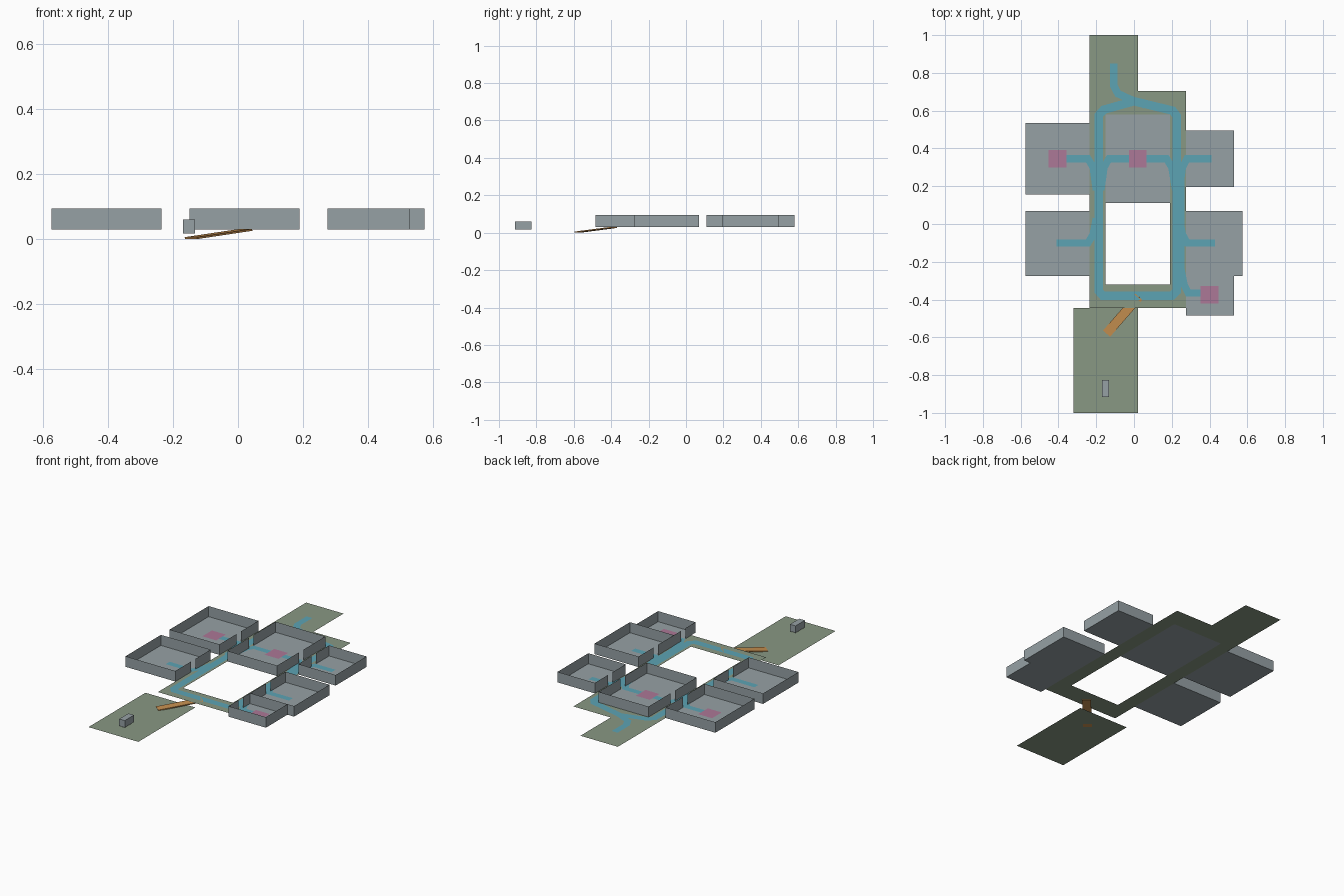
import bpy, bmesh, math
from mathutils import Vector

if "Cube" in bpy.data.objects:
    bpy.data.objects.remove(bpy.data.objects["Cube"])


def material(name, r, g, b):
    def lin(c):
        c /= 255
        return c / 12.92 if c <= 0.04045 else ((c + 0.055) / 1.055) ** 2.4
    m = bpy.data.materials.new(name)
    m.diffuse_color = (lin(r), lin(g), lin(b), 1)
    m.use_nodes = True
    m.node_tree.nodes["Principled BSDF"].inputs["Base Color"].default_value = m.diffuse_color
    return m


GREY = material("room grey", 150, 161, 165)
GREEN = material("ground green", 137, 152, 131)
BLUE = material("route blue", 92, 164, 180)
PINK = material("marker pink", 172, 120, 151)
ORANGE = material("ramp orange", 198, 143, 80)
DECK, GROUND, TOP = 0.03, 0.003, 0.095


def finish(name, bm, mat):
    me = bpy.data.meshes.new(name)
    bm.to_mesh(me)
    bm.free()
    me.materials.append(mat)
    ob = bpy.data.objects.new(name, me)
    bpy.context.collection.objects.link(ob)
    return ob


def quad(bm, *pts):
    bm.faces.new([bm.verts.new(p) for p in pts])


def rect(bm, x0, x1, y0, y1, z):
    quad(bm, (x0, y0, z), (x1, y0, z), (x1, y1, z), (x0, y1, z))


def sheet(name, rects, z, mat):
    bm = bmesh.new()
    for r in rects:
        rect(bm, *r, z)
    bmesh.ops.remove_doubles(bm, verts=bm.verts, dist=1e-4)
    return finish(name, bm, mat)


def box(name, x0, x1, y0, y1, z0, z1, mat):
    bm = bmesh.new()
    bmesh.ops.create_cube(bm, size=1)
    for v in bm.verts:
        v.co = ((x0 + x1) / 2 + v.co.x * (x1 - x0),
                (y0 + y1) / 2 + v.co.y * (y1 - y0),
                (z0 + z1) / 2 + v.co.z * (z1 - z0))
    return finish(name, bm, mat)


def room(name, x0, x1, y0, y1, left_door=None, right_door=None, w=0.022):
    """Open-topped room of thin walls; doors are gaps in the side walls."""
    bm = bmesh.new()
    rect(bm, x0, x1, y0, y1, DECK)
    for y, d in ((y0, 1), (y1, -1)):
        a, b = (x0, x1)[::d]
        quad(bm, (a, y, DECK), (b, y, DECK), (b, y, TOP), (a, y, TOP))
    for x, door, d in ((x0, left_door, -1), (x1, right_door, 1)):
        spans = [(y0, y1)] if door is None else [(y0, door - w), (door + w, y1)]
        for s in spans:
            a, b = s[::d]
            quad(bm, (x, a, DECK), (x, b, DECK), (x, b, TOP), (x, a, TOP))
    bmesh.ops.remove_doubles(bm, verts=bm.verts, dist=1e-4)
    return finish(name, bm, GREY)


def ribbon(name, pts, width, z, closed=False):
    """Flat mitred strip along a path."""
    bm = bmesh.new()
    p = [Vector(q) for q in pts]
    n = len(p)
    rows = []
    for i in range(n):
        a = p[i - 1] if (i or closed) else None
        b = p[(i + 1) % n] if (i < n - 1 or closed) else None
        d0 = (p[i] - a).normalized() if a is not None else (b - p[i]).normalized()
        d1 = (b - p[i]).normalized() if b is not None else d0
        t = (d0 + d1).normalized()
        side = Vector((-t.y, t.x)) * (width / 2 / max(0.5, t.dot(d0)))
        rows.append([bm.verts.new((*(p[i] + s * side), z)) for s in (1, -1)])
    for i in range(n if closed else n - 1):
        r, q = rows[i], rows[(i + 1) % n]
        bm.faces.new((r[0], r[1], q[1], q[0]))
    return finish(name, bm, BLUE)


# Raised ring corridor with the rear landing, and the lower ground
sheet("corridor_deck", [
    (-0.235, 0.02, 0.705, 1.0),
    (-0.235, 0.275, 0.58, 0.705),
    (-0.235, -0.15, -0.32, 0.58),
    (0.19, 0.275, -0.32, 0.58),
    (-0.235, 0.275, -0.445, -0.32)], DECK, GREEN)
sheet("lower_ground", [(-0.32, 0.02, -1.0, -0.445)], GROUND, GREEN)

# Rooms
room("rear_left_room", -0.575, -0.235, 0.155, 0.535, right_door=0.345)
room("front_left_room", -0.575, -0.235, -0.275, 0.07, right_door=-0.1)
room("centre_room", -0.15, 0.19, 0.11, 0.58, 0.345, 0.345)
room("rear_right_room", 0.275, 0.53, 0.195, 0.495, left_door=0.345)
room("middle_right_room", 0.275, 0.575, -0.275, 0.07, left_door=-0.1)
room("front_right_room", 0.275, 0.53, -0.485, -0.275, left_door=-0.365)

# Painted routes
Z = DECK + 0.001
ribbon("ring_route", [
    (-0.165, -0.38), (0.2, -0.38), (0.227, -0.355), (0.227, 0.57), (0.205, 0.6),
    (0.0, 0.65), (-0.16, 0.605), (-0.187, 0.575), (-0.187, -0.355)], 0.045, Z, True)
ribbon("right_lane", [(0.247, -0.24), (0.247, 0.3)], 0.04, Z)
ribbon("rear_route", [(0.06, 0.63), (-0.02, 0.66), (-0.085, 0.69), (-0.108, 0.735),
                      (-0.108, 0.85)], 0.04, Z)
for name, x0, y0, x1, y1, end in (
        ("rear_left_branch", -0.2, 0.18, -0.225, 0.345, -0.405),
        ("centre_left_branch", -0.175, 0.18, -0.15, 0.345, 0.02),
        ("centre_right_branch", 0.22, 0.18, 0.19, 0.345, 0.02),
        ("rear_right_branch", 0.24, 0.18, 0.265, 0.345, 0.41),
        ("front_left_branch", -0.2, 0.03, -0.225, -0.1, -0.41),
        ("middle_right_branch", 0.24, 0.03, 0.265, -0.1, 0.43),
        ("front_right_branch", 0.245, -0.22, 0.275, -0.365, 0.4)):
    dy = 0.045 if y1 > y0 else -0.045
    ribbon(name, [(x0, y0), ((x0 + 2 * x1) / 3, y1 - dy), (x1 + 0.1 * (end - x1), y1),
                  (end, y1)], 0.038, Z)

# Square floor markers
for i, (x, y) in enumerate(((-0.405, 0.345), (0.02, 0.345), (0.4, -0.375))):
    sheet(f"floor_marker_{i + 1}", [(x - 0.047, x + 0.047, y - 0.047, y + 0.047)],
          DECK + 0.002, PINK)

# Sloping ramp from the lower ground up under the deck edge
lo, hi = Vector((-0.145, -0.58, 0.003)), Vector((0.025, -0.385, 0.0285))
d = hi - lo
ramp = box("ramp", -d.length / 2, d.length / 2, -0.025, 0.025, -0.003, 0.003, ORANGE)
ramp.rotation_euler = (0, -math.asin(d.z / d.length), math.atan2(d.y, d.x))
ramp.location = (lo + hi) / 2

# Small block hovering over the lower ground
box("start_block", -0.17, -0.132, -0.915, -0.825, 0.018, 0.061, GREY)
